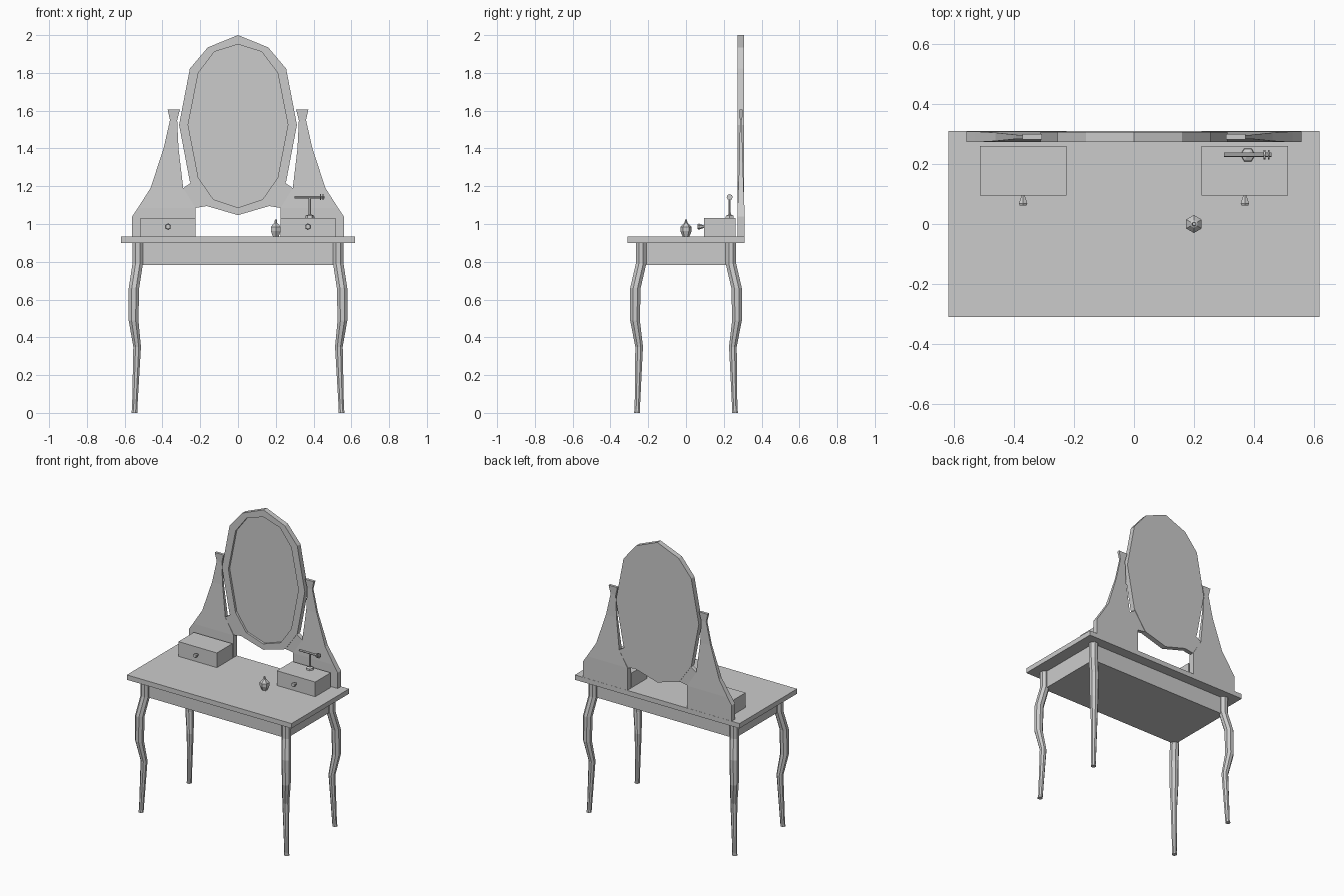
import bpy, bmesh
from math import cos, sin, pi

if "Cube" in bpy.data.objects:
    bpy.data.objects.remove(bpy.data.objects["Cube"])


def make(name, verts, faces):
    me = bpy.data.meshes.new(name)
    me.from_pydata(verts, [], faces)
    bm = bmesh.new()
    bm.from_mesh(me)
    bmesh.ops.recalc_face_normals(bm, faces=bm.faces)
    bm.to_mesh(me)
    bm.free()
    ob = bpy.data.objects.new(name, me)
    bpy.context.collection.objects.link(ob)
    return ob


def loft(name, rings):
    # Closed solid through equal-sized rings, capped at both ends
    n, m = len(rings[0]), len(rings)
    faces = [(i * n + j, i * n + (j + 1) % n, (i + 1) * n + (j + 1) % n, (i + 1) * n + j)
             for i in range(m - 1) for j in range(n)]
    faces += [tuple(range(n)), tuple(range((m - 1) * n, m * n))]
    return make(name, [v for r in rings for v in r], faces)


def box(name, x0, x1, y0, y1, z0, z1):
    return loft(name, [[(x0, y0, z), (x1, y0, z), (x1, y1, z), (x0, y1, z)] for z in (z0, z1)])


def turned(name, centre, profile, axis='z', n=6, phase=0.0):
    # profile: (radius, offset along axis)
    cx, cy, cz = centre
    rings = []
    for r, h in profile:
        ring = []
        for k in range(n):
            a = 2 * pi * k / n + phase
            u, v = r * cos(a), r * sin(a)
            d = {'z': (u, v, h), 'y': (u, h, v), 'x': (h, u, v)}[axis]
            ring.append((cx + d[0], cy + d[1], cz + d[2]))
        rings.append(ring)
    return loft(name, rings)


# Table top and apron
box("table_top", -.62, .62, -.31, .31, .90, .933)
box("apron", -.535, .535, -.24, .24, .783, .902)

# Curved legs: x, y, z, radius
leg = [(.531, .238, .902, .03), (.531, .238, .79, .03), (.551, .268, .66, .03),
       (.553, .27, .49, .028), (.534, .248, .35, .022), (.547, .258, .02, .015),
       (.549, .26, 0, .017)]
for sx, side in ((-1, "left"), (1, "right")):
    for sy, end in ((-1, "front"), (1, "back")):
        loft(f"{end}_{side}_leg",
             [[(sx * x + r * cos(pi / 8 + k * pi / 4), sy * y + r * sin(pi / 8 + k * pi / 4), z)
               for k in range(8)] for x, y, z, r in leg])


# Mirror frame and slightly recessed glass, from half outlines
def oval(half):
    return half + [(-x, z) for x, z in half[-2:0:-1]]


outer = oval([(0, 2.0), (.16, 1.935), (.255, 1.822), (.312, 1.525),
              (.255, 1.225), (.165, 1.095), (0, 1.047)])
inner = oval([(0, 1.951), (.125, 1.912), (.21, 1.80), (.264, 1.525),
              (.21, 1.245), (.13, 1.13), (0, 1.087)])
loft("mirror", [[(x, y, z) for x, z in pts] for pts, y in
                ((outer, .308), (outer, .273), (inner, .273), (inner, .288))])

# Mirror supports, thinning upward: z, outer x, inner x, half thickness
rows = [(.933, .56, .225, .018), (1.04, .56, .225, .018), (1.085, .53, .225, .018),
        (1.19, .463, .29, .014), (1.40, .394, .315, .007), (1.55, .36, .322, .006),
        (1.607, .373, .307, .009)]
tab = [(.29, 1.19), (.238, 1.225), (.165, 1.095), (.225, 1.085)]
for s, side in ((-1, "left"), (1, "right")):
    loft(f"{side}_mirror_support",
         [[(s * a, .291 - t, z), (s * b, .291 - t, z), (s * b, .291 + t, z), (s * a, .291 + t, z)]
          for z, a, b, t in rows])
    loft(f"{side}_support_tab", [[(s * x, y, z) for x, z in tab] for y in (.277, .305)])

    # Small drawer with flared knob
    xs = sorted((s * .226, s * .515))
    box(f"{side}_drawer_box", *xs, .095, .261, .932, 1.033)
    turned(f"{side}_knob", (s * .37, 0, .986), [(.006, .096), (.016, .069), (.013, .062)],
           'y', phase=pi / 6)

# Perfume bottle
turned("bottle", (.2, 0, 0), [(.017, .932), (.03, .962), (.03, .984), (.013, 1.003),
                              (.007, 1.006), (.006, 1.023)], phase=pi / 6)

# Jewellery stand with rings on its bar
turned("stand_base", (.38, .231, 0), [(.025, 1.032), (.023, 1.044), (.008, 1.05)])
turned("stand_post", (.38, .231, 0), [(.007, 1.045), (.006, 1.142)])
turned("stand_bar", (0, .231, 1.142), [(.007, .30), (.007, .459)], 'x')
for i, x in enumerate((.436, .450)):
    turned(f"ring_{i + 1}", (x, .231, 1.142), [(.016, -.003), (.016, .003)], 'x', n=8)
